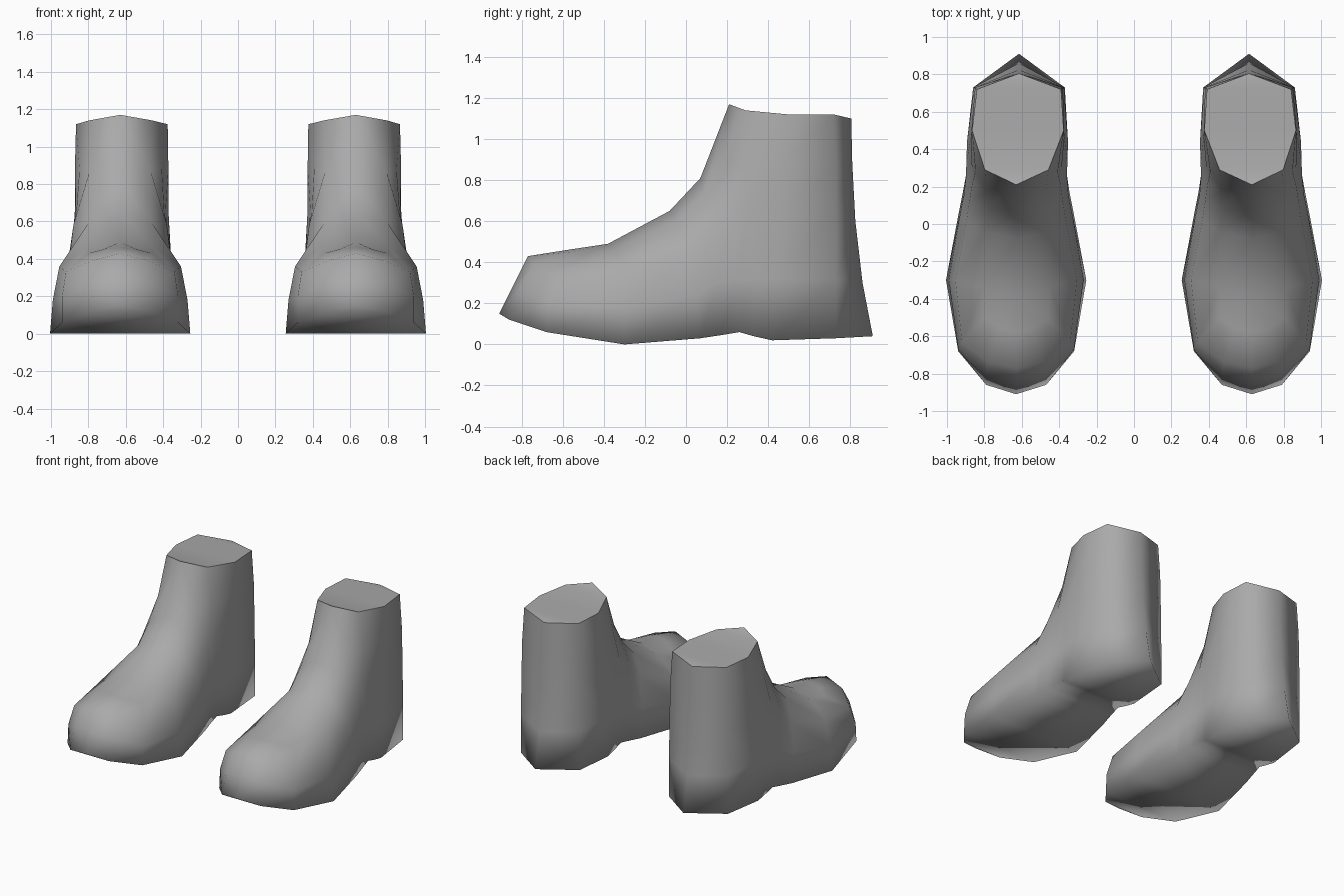
import bpy
import bmesh

if "Cube" in bpy.data.objects:
    bpy.data.objects.remove(bpy.data.objects["Cube"], do_unlink=True)

grey = bpy.data.materials.new("plain_grey")
grey.use_nodes = True
shade = (0.40, 0.40, 0.40, 1)
grey.diffuse_color = shade
grey.node_tree.nodes["Principled BSDF"].inputs["Base Color"].default_value = shade

# Key points shared by several columns: instep ridge and cuff front
toe_top, vamp, instep = (0, -.77, .43), (0, -.38, .49), (0, -.08, .65)
ankle, cuff_front = (0, .07, .81), (0, .21, 1.17)

# Half-boot columns from toe to heel, each running from sole edge to top
columns = [
    [(0, -.91, .15), (0, -.84, .29), toe_top, (0, -.58, .46), vamp],
    [(.16, -.86, .12), (.16, -.81, .27), (.15, -.74, .39), (.09, -.56, .45), vamp],
    [(.31, -.68, .06), (.31, -.67, .2), (.29, -.63, .33), (.17, -.5, .43), vamp],
    [(.375, -.3, 0), (.36, -.3, .18), (.325, -.3, .36), (.18, -.34, .46), vamp],
    [(.305, .07, .03), (.3, .05, .24), (.265, .02, .45), (.17, -.04, .59), instep],
    [(.285, .17, .045), (.28, .15, .3), (.25, .12, .58), (.17, .09, .72), ankle],
    [(.27, .26, .06), (.27, .25, .32), (.235, .22, .65), (.16, .18, .88), cuff_front],
    [(.27, .33, .04), (.27, .33, .32), (.24, .3, .66), (.22, .28, .88), (.17, .29, 1.14)],
    [(.27, .42, .02), (.27, .44, .32), (.25, .46, .66), (.25, .46, .88), (.245, .5, 1.12)],
    [(.245, .73, .03), (.245, .73, .32), (.24, .73, .66), (.235, .73, .88), (.225, .72, 1.12)],
    [(0, .91, .04), (0, .86, .3), (0, .825, .6), (0, .81, .88), (0, .805, 1.1)],
]


def build_boot(name, side):
    bm = bmesh.new()

    def centre(y):
        return .63 - .015 * max(0, min(1, (y - .2) / .5))

    def add(points, half):
        verts = [bm.verts.new((side * (centre(y) + half * x), y, z)) for x, y, z in points]
        return verts

    # Side walls of both halves
    halves = [[add(c, h) for c in columns] for h in (1, -1)]
    for grid in halves:
        for a, b in zip(grid, grid[1:]):
            for k in range(len(a) - 1):
                bm.faces.new((a[k], b[k], b[k + 1], a[k + 1]))

    # Sole strips and cuff cap strips joining the halves
    for level, first in ((0, 0), (-1, 6)):
        rows = [(p[level], q[level]) for p, q in zip(*halves)][first:]
        for (a, b), (c, d) in zip(rows, rows[1:]):
            bm.faces.new((a, b, d, c))

    bmesh.ops.remove_doubles(bm, verts=bm.verts, dist=.0005)
    bmesh.ops.dissolve_degenerate(bm, edges=bm.edges, dist=.0005)
    bmesh.ops.recalc_face_normals(bm, faces=bm.faces)
    for face in bm.faces:
        face.smooth = True
    # Crisp edge round the cuff opening
    cap = [f for f in bm.faces if f.normal.z > .85 and f.calc_center_median().z > 1]
    for edge in {e for f in cap for e in f.edges}:
        edge.smooth = all(f in cap for f in edge.link_faces)

    mesh = bpy.data.meshes.new(name)
    bm.to_mesh(mesh)
    bm.free()
    mesh.materials.append(grey)
    boot = bpy.data.objects.new(name, mesh)
    bpy.context.collection.objects.link(boot)


build_boot("left_boot", 1)
build_boot("right_boot", -1)
